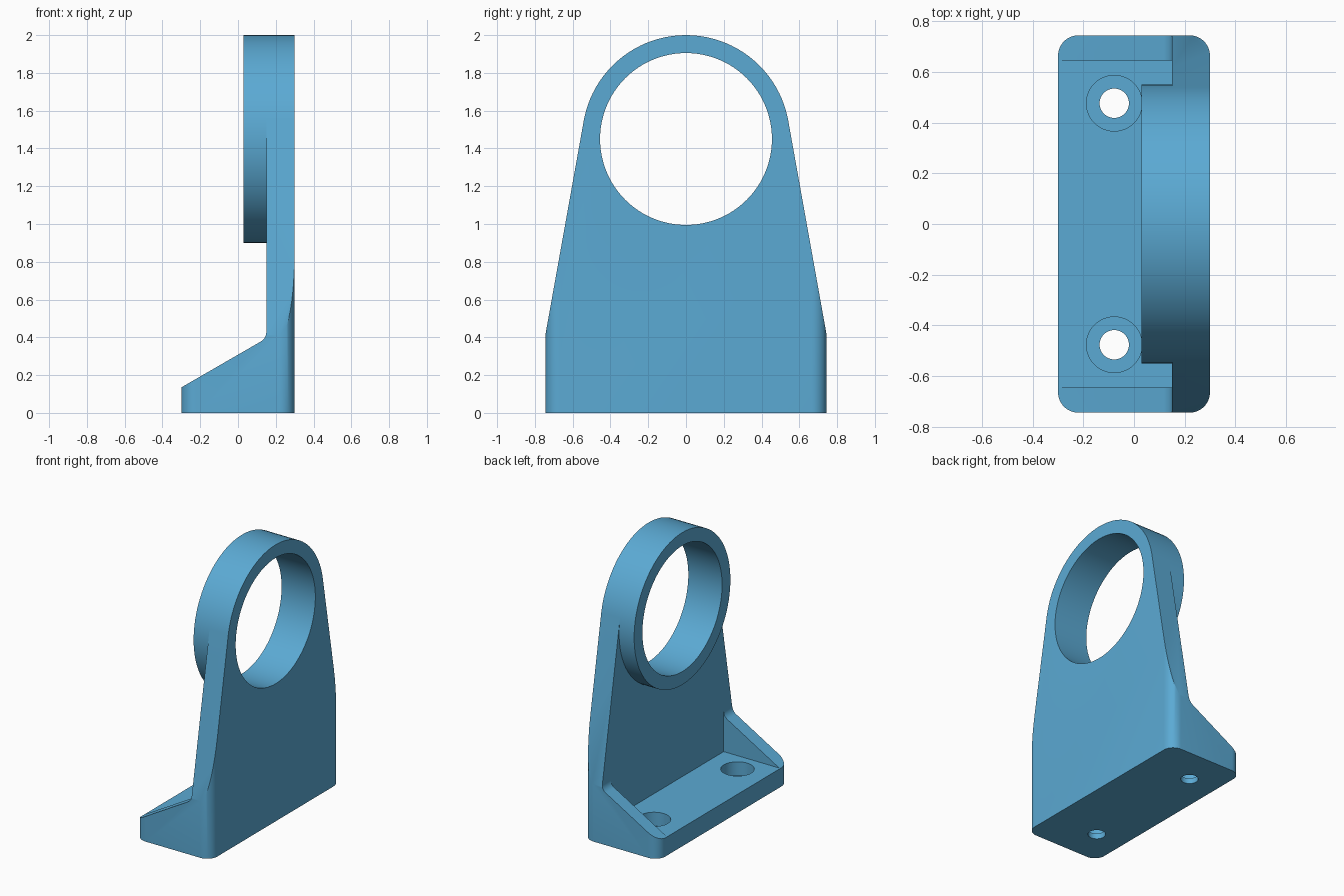
import bpy, bmesh, math
from mathutils import Vector

if "Cube" in bpy.data.objects:
    bpy.data.objects.remove(bpy.data.objects["Cube"])

SEG = 96
RING_Z, R_OUT, R_IN = 1.45, 0.55, 0.455

blue = bpy.data.materials.new("steel blue")
blue.diffuse_color = (0.105, 0.402, 0.658, 1)
blue.use_nodes = True
blue.node_tree.nodes["Principled BSDF"].inputs["Base Color"].default_value = blue.diffuse_color


def finish(name, bm):
    bmesh.ops.recalc_face_normals(bm, faces=bm.faces)
    me = bpy.data.meshes.new(name)
    bm.to_mesh(me)
    bm.free()
    me.materials.append(blue)
    ob = bpy.data.objects.new(name, me)
    bpy.context.collection.objects.link(ob)
    return ob


def prism(name, points, depth):
    """Extrude a closed outline along a vector."""
    bm = bmesh.new()
    face = bm.faces.new([bm.verts.new(p) for p in points])
    out = bmesh.ops.extrude_face_region(bm, geom=[face])
    bmesh.ops.translate(bm, vec=Vector(depth),
                        verts=[v for v in out["geom"] if isinstance(v, bmesh.types.BMVert)])
    return finish(name, bm)


def arc(cx, cy, r, a0, a1, n):
    return [(cx + r * math.cos(math.radians(a0 + (a1 - a0) * i / n)),
             cy + r * math.sin(math.radians(a0 + (a1 - a0) * i / n))) for i in range(n + 1)]


def cylinder(name, x, y, r, z0, z1):
    return prism(name, [(px, py, z0) for px, py in arc(x, y, r, 0, 360, 48)[:-1]], (0, 0, z1 - z0))


def boolean(ob, tool, op):
    mod = ob.modifiers.new("cut", 'BOOLEAN')
    mod.object, mod.operation, mod.solver = tool, op, 'EXACT'
    bpy.context.view_layer.objects.active = ob
    bpy.ops.object.modifier_apply(modifier=mod.name)
    bpy.data.objects.remove(tool)


# Bracket body: rounded rectangular column
hx, hy, r = 0.3, 0.745, 0.08
plan = []
for sx, sy, a in ((1, 1, 0), (-1, 1, 90), (-1, -1, 180), (1, -1, 270)):
    plan += arc(sx * (hx - r), sy * (hy - r), r, a, a + 90, 10)
bracket = prism("bracket", [(x, y, 0) for x, y in plan], (0, 0, 2.1))

# Trim to the side outline: sloped gusset, fillet, upright plate
fr = 0.06
fx = 0.15 - fr
slope = math.tan(math.radians(30))
fz = 0.135 + slope * (fx + 0.3) + fr / math.cos(math.radians(30))
side = [(0.4, -0.1), (-0.4, -0.1), (-0.4, 0.135 - 0.1 * slope)]
side += arc(fx, fz, fr, -60, 0, 8) + [(0.15, 2.2), (0.4, 2.2)]
boolean(bracket, prism("side_trim", [(x, -1, z) for x, z in side], (0, 2, 0)), 'INTERSECT')

# Trim to the front outline: straight foot, tapered sides, round top
front = [(-0.8, 0.41), (-0.8, -0.1), (0.8, -0.1), (0.8, 0.41), (0.745, 0.41)]
front += arc(0, RING_Z, R_OUT, 11.25, 168.75, 42) + [(-0.745, 0.41)]
boolean(bracket, prism("front_trim", [(-0.5, y, z) for y, z in front], (1, 0, 0)), 'INTERSECT')

# Pocket between the two gussets
pocket = [(-0.5, -0.645, 0.138), (0.15, -0.645, 0.138), (0.15, 0.645, 0.138), (-0.5, 0.645, 0.138)]
boolean(bracket, prism("pocket", pocket, (0, 0, 1)), 'DIFFERENCE')

# Large bore through the plate
bore = [(-0.5, y, z) for y, z in arc(0, RING_Z, R_IN, 0, 360, SEG)[:-1]]
boolean(bracket, prism("bore", bore, (1, 0, 0)), 'DIFFERENCE')

# Counterbored mounting holes
for s in (1, -1):
    boolean(bracket, cylinder("hole", -0.078, s * 0.477, 0.058, -0.1, 0.3), 'DIFFERENCE')
    boolean(bracket, cylinder("counterbore", -0.078, s * 0.477, 0.11, 0.04, 0.3), 'DIFFERENCE')

# Bearing collar standing out from the plate, open where it meets it
bm = bmesh.new()
rows = [[bm.verts.new((x, y, z)) for y, z in arc(0, RING_Z, rad, 0, 360, SEG)[:-1]]
        for x, rad in ((0.15, R_OUT), (0.03, R_OUT), (0.03, R_IN), (0.15, R_IN))]
for a, b in zip(rows, rows[1:]):
    for i in range(SEG):
        j = (i + 1) % SEG
        bm.faces.new((a[i], a[j], b[j], b[i]))
collar = finish("bearing_collar", bm)

# Smooth the curved walls, keep edges sharp
for ob in (bracket, collar):
    bpy.ops.object.select_all(action='DESELECT')
    ob.select_set(True)
    bpy.context.view_layer.objects.active = ob
    bpy.ops.object.shade_smooth_by_angle(angle=math.radians(25))
